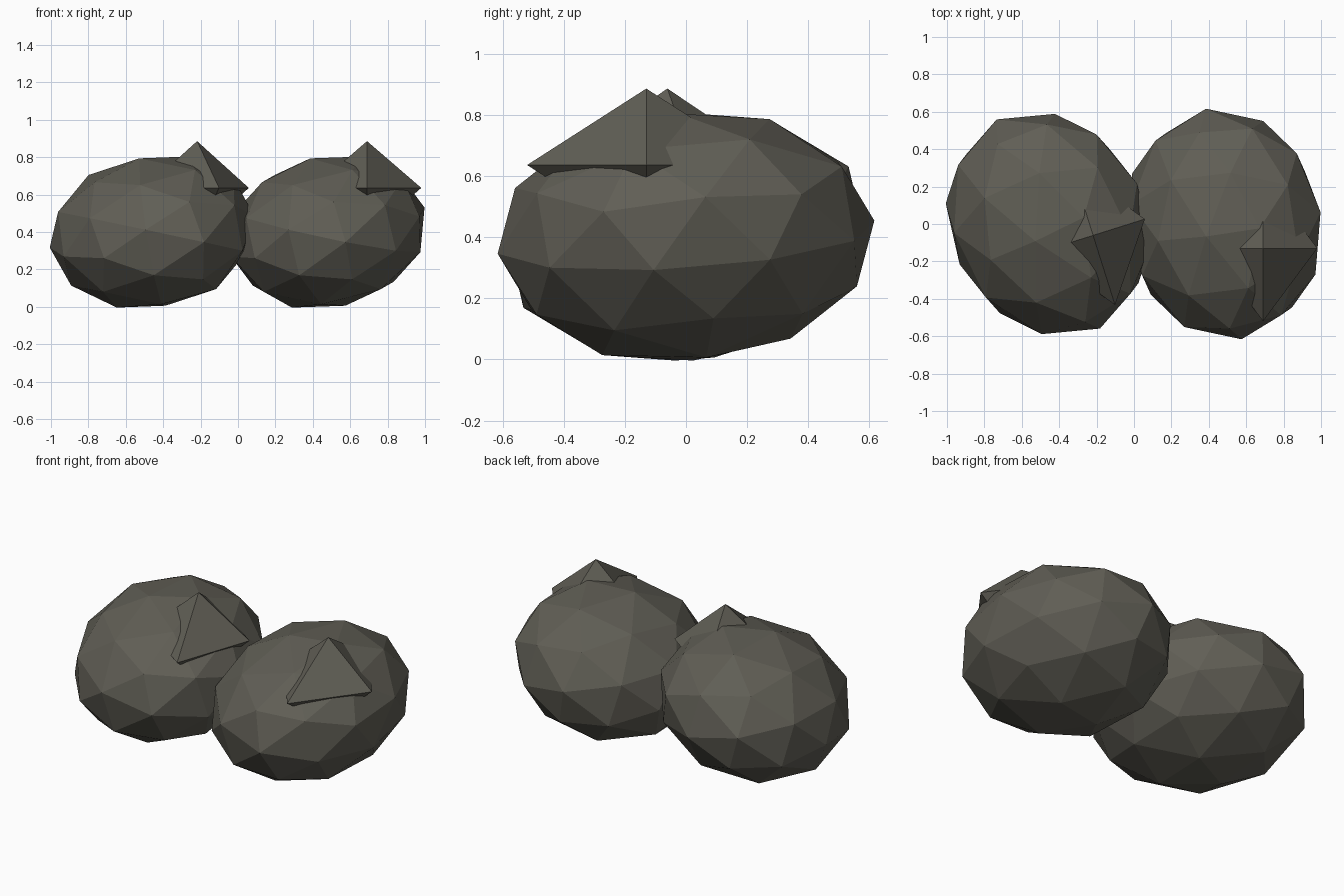
import bpy, bmesh, math
from mathutils import Matrix, Vector

if "Cube" in bpy.data.objects:
    bpy.data.objects.remove(bpy.data.objects["Cube"])

stone = bpy.data.materials.new("dark_grey_stone")
stone.diffuse_color = (0.117, 0.112, 0.091, 1)
stone.use_nodes = True
stone.node_tree.nodes["Principled BSDF"].inputs["Base Color"].default_value = stone.diffuse_color


def add_object(name, bm, location, turn):
    bmesh.ops.recalc_face_normals(bm, faces=bm.faces)
    mesh = bpy.data.meshes.new(name)
    bm.to_mesh(mesh)
    bm.free()
    mesh.materials.append(stone)
    obj = bpy.data.objects.new(name, mesh)
    obj.location = location
    obj.rotation_euler.z = turn
    bpy.context.collection.objects.link(obj)
    return obj


# Tilted, stretched ball: three neighbouring icosahedron corners fix the shape
corners = Matrix(((0, 0, 1), (0.8944, 0, 0.4472), (0.2764, 0.8506, 0.4472))).transposed()
targets = Matrix(((0.39, 0.378, 0.14), (0.49, -0.27, 0.083), (0.352, 0.09, -0.266))).transposed()
stretch = (targets @ corners.inverted()).to_4x4()


def boulder(name, location, turn):
    bm = bmesh.new()
    bmesh.ops.create_icosphere(bm, subdivisions=2, radius=1, matrix=stretch)
    return add_object(name, bm, location, turn)


# Eight-sided pointed chip half sunk into the boulder
def chip(name, location, turn, radii=(0.29, 0.39, 0.25)):
    bm = bmesh.new()
    for axis in range(3):
        for side in (-1, 1):
            p = Vector()
            p[axis] = side * radii[axis]
            bm.verts.new(p)
    bmesh.ops.convex_hull(bm, input=bm.verts)
    return add_object(name, bm, location, turn)


# Same stone twice, the left one turned a little
for side, x, degrees in (("right", 0.48, 0), ("left", -0.458, 17.5)):
    turn = math.radians(degrees)
    centre = Vector((x, 0, 0.4))
    offset = Matrix.Rotation(turn, 3, 'Z') @ Vector((0.21, -0.13, 0.236))
    boulder(side + "_boulder", centre, turn)
    chip(side + "_chip", centre + offset, turn)
